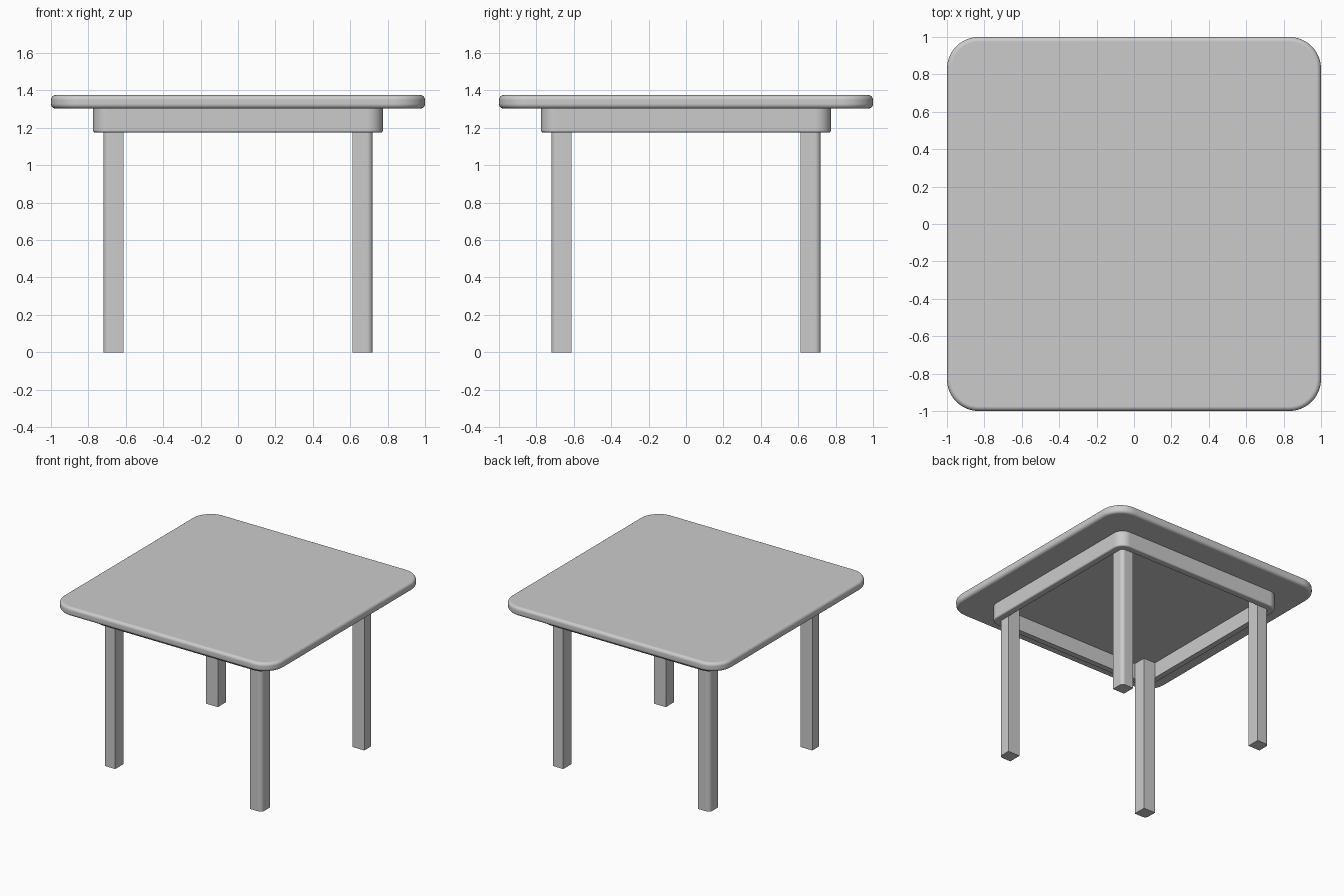
import bpy, bmesh, math

if "Cube" in bpy.data.objects:
    bpy.data.objects.remove(bpy.data.objects["Cube"])

GREY = bpy.data.materials.new("light grey")
GREY.diffuse_color = (0.6, 0.6, 0.6, 1)
GREY.use_nodes = True
GREY.node_tree.nodes["Principled BSDF"].inputs["Base Color"].default_value = GREY.diffuse_color

TOP_Z, UNDER_Z, APRON_Z = 1.375, 1.303, 1.175


def arc(cx, cy, r, start, n):
    """Quarter arc of n segments starting at angle start (degrees)."""
    return [(cx + r * math.cos(math.radians(start + 90 * i / n)),
             cy + r * math.sin(math.radians(start + 90 * i / n))) for i in range(n + 1)]


def rounded_square(half, r, n=10):
    c = half - r
    signs = ((1, 1), (-1, 1), (-1, -1), (1, -1))
    return [p for k, (sx, sy) in enumerate(signs) for p in arc(c * sx, c * sy, r, 90 * k, n)]


def loft(name, rings, closed=False):
    """Skin a stack of (outline, z) rings; cap the ends or join them into a loop."""
    bm = bmesh.new()
    loops = [[bm.verts.new((x, y, z)) for x, y in pts] for pts, z in rings]
    pairs = list(zip(loops, loops[1:]))
    if closed:
        pairs.append((loops[-1], loops[0]))
    else:
        bm.faces.new(loops[0])
        bm.faces.new(loops[-1])
    for a, b in pairs:
        for i in range(len(a)):
            j = (i + 1) % len(a)
            bm.faces.new((a[i], a[j], b[j], b[i]))
    bmesh.ops.recalc_face_normals(bm, faces=bm.faces[:])
    mesh = bpy.data.meshes.new(name)
    bm.to_mesh(mesh)
    bm.free()
    mesh.materials.append(GREY)
    ob = bpy.data.objects.new(name, mesh)
    bpy.context.collection.objects.link(ob)
    bpy.ops.object.select_all(action='DESELECT')
    ob.select_set(True)
    bpy.context.view_layer.objects.active = ob
    bpy.ops.object.shade_smooth_by_angle(angle=math.radians(30))
    mod = ob.modifiers.new("flat face normals", 'WEIGHTED_NORMAL')
    mod.keep_sharp = True
    return ob


def fillet(half, r, f, z, direction, n=6):
    """Rings of an edge fillet, from the side wall to the flat at height z."""
    rings = []
    for i in range(n + 1):
        a = math.pi / 2 * i / n
        d = f * (1 - math.cos(a))
        rings.append((rounded_square(half - d, r - d), z - direction * f * (1 - math.sin(a))))
    return rings


# Tabletop: rounded square slab with filleted rims
F = 0.025
loft("tabletop", fillet(1.0, 0.17, F, UNDER_Z, -1)[::-1] + fillet(1.0, 0.17, F, TOP_Z, 1))

# Apron: hollow square frame under the tabletop, softened lower outer edge
outer = [(rounded_square(0.775, 0.085), UNDER_Z)] + fillet(0.775, 0.085, 0.012, APRON_Z, -1)
inner = [(rounded_square(0.72, 0.03), APRON_Z), (rounded_square(0.72, 0.03), UNDER_Z)]
loft("apron", outer + inner, closed=True)

# Legs: square posts with the outer corner rounded, set inside the apron corners
A, B, R = 0.612, 0.72, 0.03
profile = [(A, A), (B, A)] + arc(B - R, B - R, R, 0, 6) + [(A, B)]
for side, sx in (("left", -1), ("right", 1)):
    for end, sy in (("front", -1), ("back", 1)):
        pts = [(x * sx, y * sy) for x, y in profile]
        loft(f"{end}_{side}_leg", [(pts, 0), (pts, UNDER_Z)])
